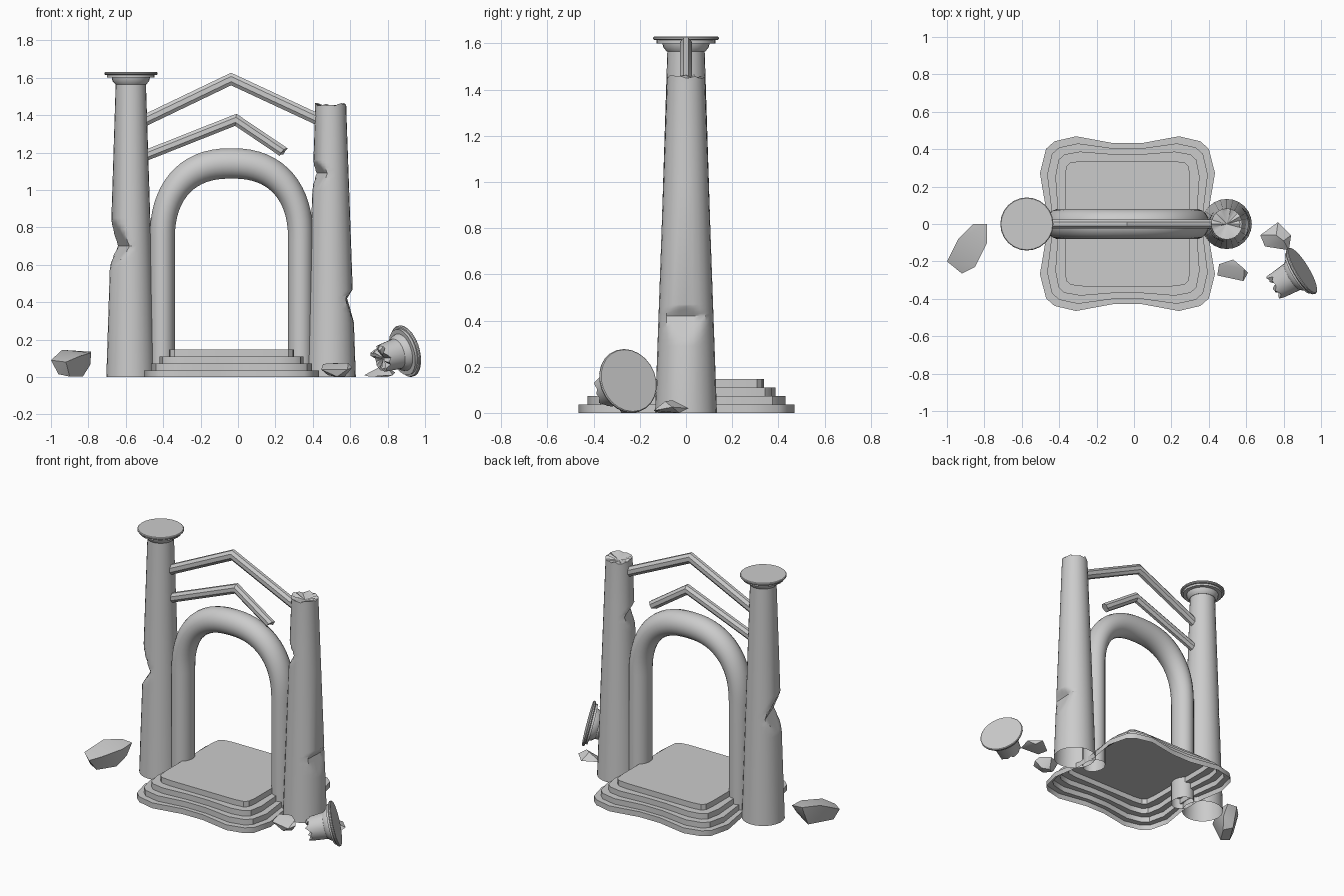
import bpy, bmesh, math, random
from mathutils import Vector

if "Cube" in bpy.data.objects:
    bpy.data.objects.remove(bpy.data.objects["Cube"])

random.seed(4)
SEG = 24
DROP = Vector((0, 0, -0.01))


def finish(name, bm, loc=(0, 0, 0)):
    bmesh.ops.recalc_face_normals(bm, faces=bm.faces)
    me = bpy.data.meshes.new(name)
    bm.to_mesh(me)
    bm.free()
    ob = bpy.data.objects.new(name, me)
    ob.location = Vector(loc) + DROP
    bpy.context.collection.objects.link(ob)
    return ob


def loft(name, rings, loc=(0, 0, 0), start=None, end=None):
    """Skin closed rings; start / end are 'flat' or a fan centre point."""
    bm = bmesh.new()
    vr = [[bm.verts.new(p) for p in ring] for ring in rings]
    n = len(vr[0])
    for a, b in zip(vr, vr[1:]):
        for i in range(n):
            j = (i + 1) % n
            bm.faces.new((a[i], a[j], b[j], b[i]))
    for ring, cap in ((vr[0], start), (vr[-1], end)):
        if cap == 'flat':
            bm.faces.new(ring)
        elif cap:
            c = bm.verts.new(cap)
            for i in range(n):
                bm.faces.new((ring[i], ring[(i + 1) % n], c))
    return finish(name, bm, loc)


def circle(r, z, jag=0.0):
    return [Vector((r * math.cos(a), r * math.sin(a), z + random.uniform(-jag, jag)))
            for a in (2 * math.pi * i / SEG for i in range(SEG))]


def shaft(z0, r0, z1, r1, notches):
    """Tapered shaft rings with V-shaped chips (direction, bottom, deepest, top, depth)."""
    zs = {z0, z1}
    for _, lo, mid, hi, _ in notches:
        zs |= {lo + (mid - lo) * k / 5 for k in range(6)} | {mid + (hi - mid) * k / 5 for k in range(6)}
    rings = []
    for z in sorted(zs):
        r = r0 + (r1 - r0) * (z - z0) / (z1 - z0)
        ring = circle(r, z)
        for d, lo, mid, hi, depth in notches:
            if lo < z < hi:
                d = Vector(d).normalized()
                f = (z - lo) / (mid - lo) if z < mid else (hi - z) / (hi - mid)
                for p in ring:
                    over = p.dot(d) - (r - depth * f)
                    if over > 0:
                        p -= d * over
        rings.append(ring)
    return rings


def tube(name, path, radii, ry, sides, start=None, end=None, jag=0.0):
    """Mitred tube along a path in the x-z plane."""
    pts = [Vector((x, 0, z)) for x, z in path]
    rings = []
    for i, p in enumerate(pts):
        t1 = (p - pts[i - 1]).normalized() if i else (pts[1] - p).normalized()
        t2 = (pts[i + 1] - p).normalized() if i < len(pts) - 1 else t1
        t = (t1 + t2).normalized()
        n = Vector((-t.z, 0, t.x)) / t.dot(t1)
        ring = []
        for k in range(sides):
            a = 2 * math.pi * (k + 0.5) / sides
            q = p + n * radii[i] * math.cos(a) + Vector((0, ry * math.sin(a), 0))
            if i == len(pts) - 1:
                q += t * random.uniform(-jag, jag)
            ring.append(q)
        rings.append(ring)
    return loft(name, rings, (0, 0, 0), start, end)


def rock(name, points):
    bm = bmesh.new()
    for p in points:
        bm.verts.new(p)
    res = bmesh.ops.convex_hull(bm, input=bm.verts)
    bmesh.ops.delete(bm, geom=[v for v in bm.verts if not v.link_faces], context='VERTS')
    return finish(name, bm)


# Flared capital profile: radius, height below its top face
CAPITAL = [(0.083, -0.065), (0.098, -0.048), (0.102, -0.03), (0.127, -0.03),
           (0.127, -0.016), (0.137, -0.016), (0.142, -0.011), (0.142, -0.004), (0.138, 0)]

# Intact left column with capital
rings = shaft(0.01, 0.131, 1.575, 0.081, [((-1, -0.35, 0), 0.59, 0.71, 0.86, 0.07)])
rings += [circle(r, 1.64 + z) for r, z in CAPITAL]
loft("left_column", rings, (-0.573, 0, 0), end='flat')

# Broken right column
rings = shaft(0.01, 0.134, 1.44, 0.083, [((1, -0.05, 0), 0.30, 0.43, 0.48, 0.035),
                                        ((-1, -0.4, 0), 1.0, 1.10, 1.17, 0.045)])
rings += [circle(0.083, 1.462, 0.012), circle(0.07, 1.465, 0.012)]
loft("broken_column", rings, (0.496, 0, 0), end=(0, 0, 1.445))

# Stepped base: quarter outlines blended from wavy bottom to rounded top
LOW = [(.075, .43), (.275, .467), (.39, .44), (.435, .40), (.468, .27), (.435, .075)]
TOP = [(.075, .335), (.24, .335), (.305, .327), (.328, .305), (.335, .24), (.335, .075)]


def outline(t, z):
    q = [(a[0] + (b[0] - a[0]) * t, a[1] + (b[1] - a[1]) * t) for a, b in zip(LOW, TOP)]
    loop = q + [(x, -y) for x, y in reversed(q)]
    loop += [(-x, -y) for x, y in q] + [(-x, y) for x, y in reversed(q)]
    return [(x, y, z) for x, y in loop]


LEVELS = [0.01, 0.046, 0.083, 0.12, 0.157]
rings = []
for i, t in enumerate((0, 0.29, 0.62, 1)):
    rings += [outline(t, LEVELS[i]), outline(t, LEVELS[i + 1])]
loft("stepped_base", rings, (-0.035, 0.002, 0), end='flat')

# Arch: straight legs and a squarish elliptical crown
CX, SPRING, POW = -0.035, 0.74, 2 / 2.35
path, radii = [(CX - 0.37, 0.01)], [0.068]
for k in range(33):
    a = math.pi * (1 - k / 32)
    c, s = math.cos(a), max(math.sin(a), 0)
    path.append((CX + 0.37 * math.copysign(abs(c) ** POW, c), SPRING + 0.412 * s ** POW))
    radii.append(0.068 + 0.014 * s ** 2)
path.append((CX + 0.37, 0.01))
radii.append(0.068)
tube("arch", path, radii, 0.08, 20)

# Gable beams, the lower one snapped off
tube("upper_beam", [(-0.54, 1.362), (-0.037, 1.603), (0.46, 1.372)], [0.033] * 3, 0.027, 8, 'flat', 'flat')
tube("lower_beam", [(-0.54, 1.176), (-0.012, 1.385), (0.24, 1.215)], [0.031] * 3, 0.027, 8, 'flat', 'flat', 0.014)

# Fallen capital with a broken stub
rings = [circle(0.055, -0.165, 0.018), circle(0.074, -0.165, 0.02)]
rings += [circle(r, z) for r, z in CAPITAL]
fallen = loft("fallen_capital", rings, (0.902, -0.248, 0.15), start=(0, 0, -0.15), end='flat')
fallen.rotation_euler = Vector((0.83, 0.5, 0.25)).to_track_quat('Z', 'Y').to_euler()

# Rubble
rock("left_rubble", [(-1, -.2, .10), (-.94, -.08, .155), (-.86, 0, .15), (-.785, 0, .145), (-.785, -.1, .14),
                     (-.85, -.23, .12), (-.92, -.265, .09), (-.96, -.19, .025), (-.90, -.21, .012),
                     (-.83, -.1, .012), (-.79, -.05, .075), (-.87, -.05, .02)])
rock("small_rubble", [(.675, -.06, .02), (.77, .01, .03), (.84, -.06, .035), (.828, -.14, .02), (.70, -.12, .012),
                      (.76, -.06, .065), (.80, -.09, .06), (.80, -.03, .01)])
rock("front_rubble", [(.445, -.275, .05), (.455, -.215, .08), (.53, -.19, .085), (.61, -.26, .06), (.585, -.305, .05),
                      (.59, -.24, .085), (.48, -.25, .02), (.53, -.28, .012), (.57, -.24, .012), (.52, -.22, .012)])

# Smooth shading with sharp edges kept
for ob in bpy.context.collection.objects:
    ob.select_set(True)
    bpy.context.view_layer.objects.active = ob
bpy.ops.object.shade_smooth_by_angle(angle=math.radians(35))
